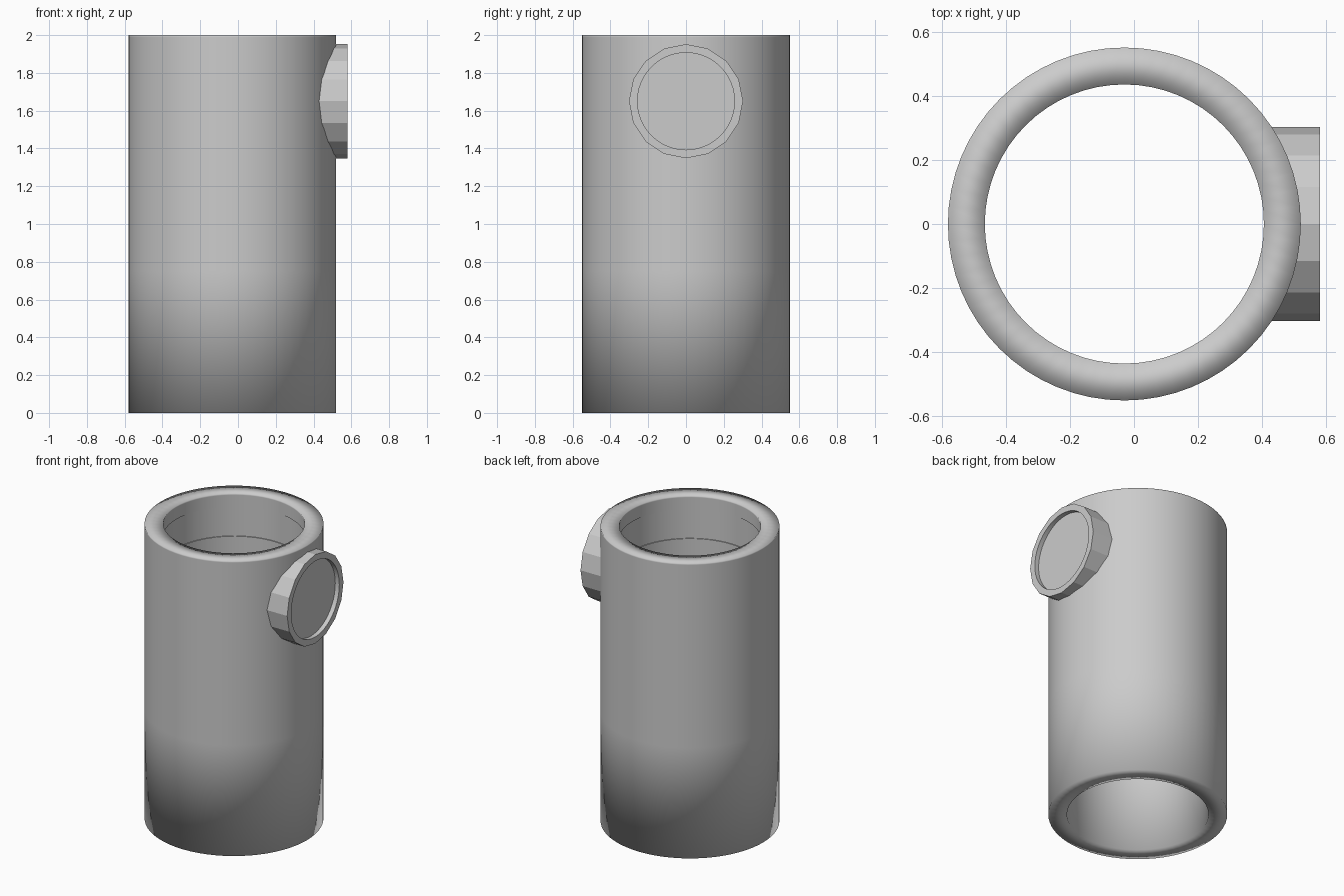
import bpy, bmesh
from math import pi, cos, sin

cube = bpy.data.objects.get("Cube")
if cube:
    bpy.data.objects.remove(cube, do_unlink=True)

grey = bpy.data.materials.new("plain grey")
grey.use_nodes = True
grey.diffuse_color = (0.6, 0.6, 0.6, 1)
grey.node_tree.nodes["Principled BSDF"].inputs["Base Color"].default_value = (0.6, 0.6, 0.6, 1)


def ring(bm, radius, height, sides):
    return [bm.verts.new((radius * cos(2 * pi * i / sides),
                          radius * sin(2 * pi * i / sides), height))
            for i in range(sides)]


def bridge(bm, low, high, smooth):
    n = len(low)
    for i in range(n):
        j = (i + 1) % n
        bm.faces.new((low[i], low[j], high[j], high[i])).smooth = smooth


def finish(bm, name, location, tilt=0):
    bmesh.ops.recalc_face_normals(bm, faces=bm.faces)
    mesh = bpy.data.meshes.new(name)
    bm.to_mesh(mesh)
    bm.free()
    mesh.materials.append(grey)
    obj = bpy.data.objects.new(name, mesh)
    obj.location = location
    obj.rotation_euler.y = tilt
    bpy.context.collection.objects.link(obj)
    return obj


# Hollow sleeve: closed wall section with a shallow groove below the inner rim
OUTER, INNER, GROOVE = 0.55, 0.435, 0.441
section = [(OUTER, 0), (OUTER, 0.75), (OUTER, 1.99), (OUTER, 2),
           (INNER, 2), (INNER, 1.99), (INNER, 1.91), (GROOVE, 1.91),
           (GROOVE, 1.71), (INNER, 1.71), (INNER, 0.75), (INNER, 0)]
bm = bmesh.new()
rings = [ring(bm, r, z, 64) for r, z in section]
for k, low in enumerate(rings):
    bridge(bm, low, rings[(k + 1) % len(rings)], True)
for loop in rings[6:10]:
    for a, b in zip(loop, loop[1:] + loop[:1]):
        bm.edges.get((a, b)).smooth = False
finish(bm, "sleeve", (-0.03, 0, 0))

# Faceted side knob, its axis along x, with a round recess in the outer face
bm = bmesh.new()
back = ring(bm, 0.302, 0, 16)
front = ring(bm, 0.302, 0.16, 16)
bridge(bm, back, front, False)
bm.faces.new(back)
lip = ring(bm, 0.257, 0.16, 48)
floor = ring(bm, 0.257, 0.13, 48)
bridge(bm, floor, lip, True)
bm.faces.new(floor)
# Flat rim: each facet edge fans out to three sides of the recess
for i in range(16):
    j = (i + 1) % 16
    bm.faces.new([front[i], front[j]] + [lip[(3 * i + k) % 48] for k in (3, 2, 1, 0)])
for e in bm.edges:
    if len(e.link_faces) == 2 and e.calc_face_angle(0) > 0.6:
        e.smooth = False
finish(bm, "side_knob", (0.42, 0, 1.65), pi / 2)
